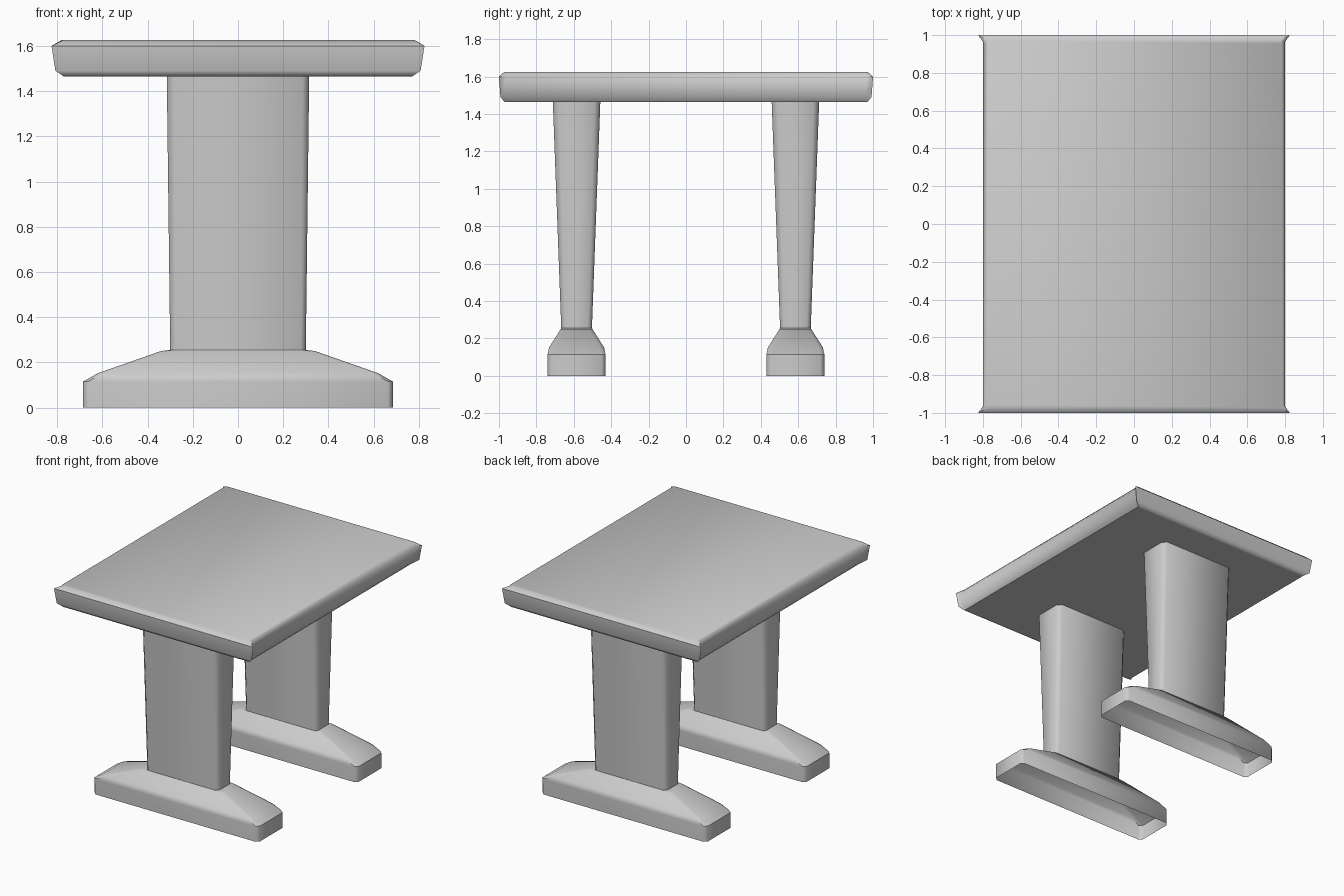
import bpy
import bmesh
import math

if "Cube" in bpy.data.objects:
    bpy.data.objects.remove(bpy.data.objects["Cube"])


def loft(name, rings, cap_bottom, cap_top, angle):
    """Skin a stack of equal-length rings into one smooth-shaded object."""
    bm = bmesh.new()
    loops = [[bm.verts.new(p) for p in ring] for ring in rings]
    n = len(loops[0])
    for a, b in zip(loops, loops[1:]):
        for i in range(n):
            j = (i + 1) % n
            bm.faces.new((a[i], a[j], b[j], b[i]))
    if cap_bottom:
        bm.faces.new(loops[0][::-1])
    if cap_top:
        bm.faces.new(loops[-1])
    mesh = bpy.data.meshes.new(name)
    bm.to_mesh(mesh)
    bm.free()
    obj = bpy.data.objects.new(name, mesh)
    bpy.context.collection.objects.link(obj)
    bpy.ops.object.select_all(action='DESELECT')
    obj.select_set(True)
    bpy.context.view_layer.objects.active = obj
    bpy.ops.object.shade_smooth_by_angle(angle=math.radians(angle))
    return obj


def chamfered_rect(hx, hy, z, c, yc):
    """Rectangle ring with cut corners, counter-clockwise."""
    pts = [(hx, -hy + c), (hx, hy - c), (hx - c, hy), (-hx + c, hy),
           (-hx, hy - c), (-hx, -hy + c), (-hx + c, -hy), (hx - c, -hy)]
    return [(x, y + yc, z) for x, y in pts]


def flared_rect(side_x, side_y, horn_x, horn_y, z):
    """Tabletop ring: straight long sides, corners flaring out at the ends."""
    s, t, u, v = side_x, side_y, horn_x, horn_y
    pts = [(s, -t), (s, t), (u, v), (-u, v), (-s, t), (-s, -t), (-u, -v), (u, -v)]
    return [(x, y, z) for x, y in pts]


# Tabletop with chamfered edges and small corner flares
loft("tabletop", [
    flared_rect(0.77, 0.955, 0.77, 0.97, 1.465),
    flared_rect(0.79, 0.965, 0.808, 0.992, 1.49),
    flared_rect(0.80, 0.965, 0.825, 1.0, 1.60),
    flared_rect(0.782, 0.955, 0.775, 0.972, 1.625),
], True, True, 50)

# Two trestles: hollow sled foot and tapered slab leg
for side, yc in (("front", -0.585), ("back", 0.585)):
    loft(side + "_foot", [
        chamfered_rect(0.685, 0.155, 0.0, 0.022, yc),
        chamfered_rect(0.685, 0.155, 0.115, 0.022, yc),
        chamfered_rect(0.62, 0.147, 0.152, 0.022, yc),
        chamfered_rect(0.34, 0.085, 0.25, 0.022, yc),
        chamfered_rect(0.30, 0.082, 0.255, 0.022, yc),
    ], False, False, 50)
    loft(side + "_leg", [
        chamfered_rect(0.30, 0.082, 0.255, 0.022, yc),
        chamfered_rect(0.315, 0.127, 1.466, 0.03, yc),
    ], False, False, 50)
